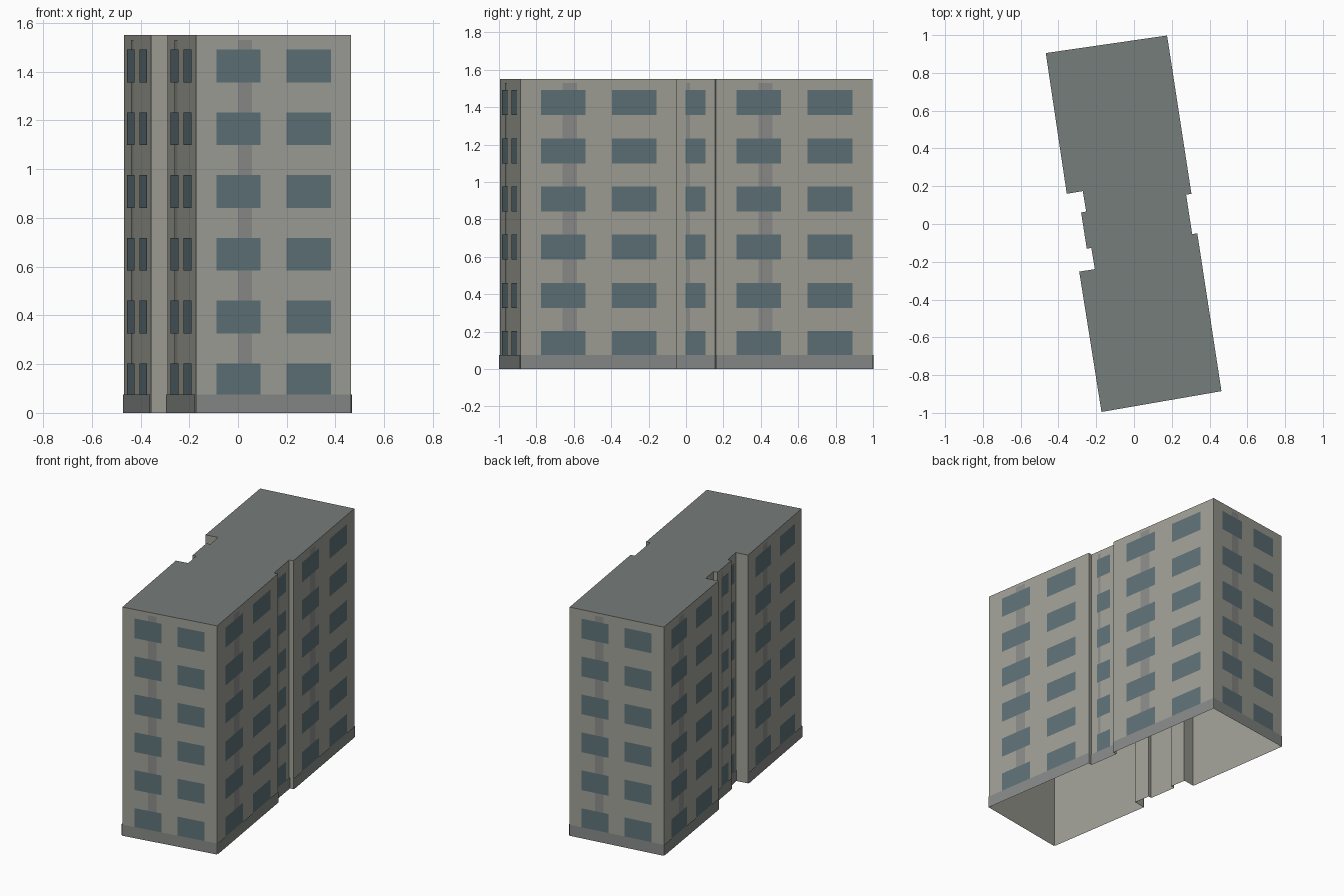
import bpy, bmesh
from mathutils import Vector

if "Cube" in bpy.data.objects:
    bpy.data.objects.remove(bpy.data.objects["Cube"])

H = 1.55          # wall height
FLOORS = 6
STEP = 0.2575     # storey spacing

# Footprint, counter-clockwise from the front left corner
PLAN = [(-.172, -.995), (.463, -.885), (.335, -.049), (.308, -.054),
        (.276, .155), (.304, .16), (.175, .998), (-.467, .905),
        (-.356, .16), (-.271, .174), (-.253, .066), (-.28, .061),
        (-.25, -.131), (-.226, -.127), (-.207, -.239), (-.29, -.252)]
EDGES = [(Vector((*a, 0)), Vector((*b, 0))) for a, b in zip(PLAN, PLAN[1:] + PLAN[:1])]


def material(name, color):
    m = bpy.data.materials.new(name)
    m.diffuse_color = (*color, 1)
    m.use_nodes = True
    m.node_tree.nodes["Principled BSDF"].inputs["Base Color"].default_value = m.diffuse_color
    return m


def make(name, faces, mat):
    """Object from a list of faces, each a list of points."""
    bm = bmesh.new()
    for f in faces:
        bm.faces.new([bm.verts.new(p) for p in f])
    bmesh.ops.remove_doubles(bm, verts=bm.verts, dist=1e-5)
    me = bpy.data.meshes.new(name)
    bm.to_mesh(me)
    bm.free()
    me.materials.append(mat)
    ob = bpy.data.objects.new(name, me)
    bpy.context.collection.objects.link(ob)
    return ob


def panel(a, b, t0, t1, z0, z1, off):
    """Rectangle on wall a-b between fractions t0 and t1, set off outwards."""
    d = (b - a).normalized()
    n = Vector((d.y, -d.x, 0)) * off
    p, q = a.lerp(b, t0) + n, a.lerp(b, t1) + n
    up = Vector((0, 0, 1))
    return [p + up * z0, q + up * z0, q + up * z1, p + up * z1]


wall_mat = material("wall", (.35, .35, .31))
roof_mat = material("roof", (.18, .205, .195))
glass_mat = material("glass", (.11, .165, .185))
plinth_mat = material("plinth", (.24, .255, .245))
strip_mat = material("strip", (.26, .265, .255))

# Outer walls (open underneath) and flat roof
make("walls", [panel(a, b, 0, 1, 0, H, 0) for a, b in EDGES], wall_mat)
make("roof", [[(x, y, H) for x, y in PLAN]], roof_mat)

# Windows, drain strips and plinth only on the longer walls
windows, strips, plinths = [], [], []
for a, b in EDGES:
    length = (b - a).length
    if length < 0.1:
        continue
    spans = [(.13, .415), (.585, .87)] if length > 0.4 else [(.24, .75)]
    for t0, t1 in spans:
        for i in range(FLOORS):
            z = 0.069 + i * STEP
            windows.append(panel(a, b, t0, t1, z, z + .134, .003))
    strips.append(panel(a, b, .27, .362, .03, 1.53, .0015))
    plinths.append(panel(a, b, 0, 1, 0, .075, .0045))
make("windows", windows, glass_mat)
make("drain_strips", strips, strip_mat)
make("plinth", plinths, plinth_mat)
